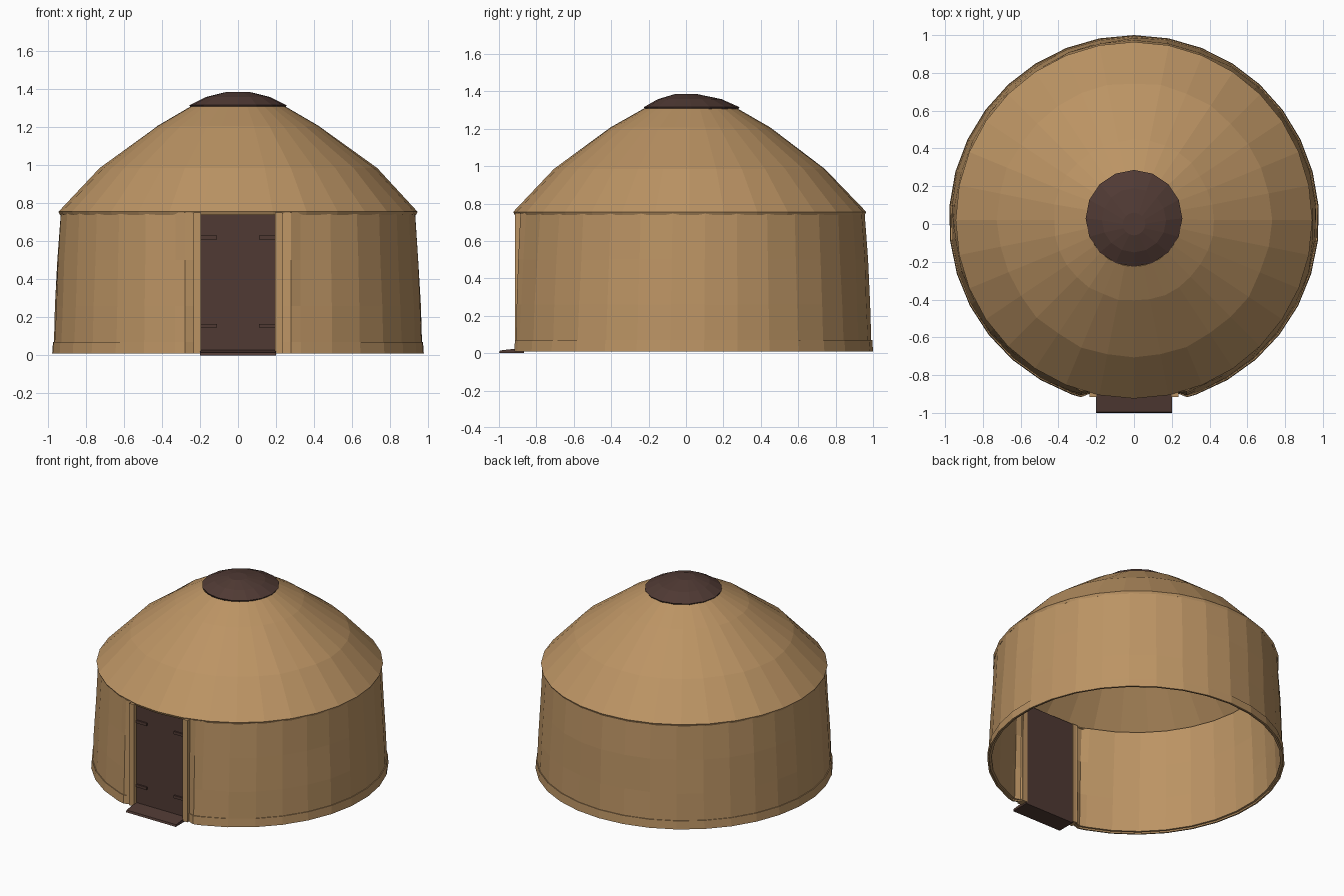
import bpy, bmesh, math, random

if "Cube" in bpy.data.objects:
    bpy.data.objects.remove(bpy.data.objects["Cube"])

random.seed(4)
CY = 0.02          # centre of the round tent on y


def material(name, rgb):
    m = bpy.data.materials.new(name)
    m.diffuse_color = (*rgb, 1)
    m.use_nodes = True
    m.node_tree.nodes["Principled BSDF"].inputs["Base Color"].default_value = m.diffuse_color
    return m


FELT = material("tan felt", (0.50, 0.295, 0.127))
WOOD = material("dark brown wood", (0.080, 0.042, 0.034))


def make_object(name, verts, faces, mat, thickness=0):
    me = bpy.data.meshes.new(name)
    me.from_pydata(verts, [], faces)
    me.materials.append(mat)
    ob = bpy.data.objects.new(name, me)
    bpy.context.collection.objects.link(ob)
    if thickness:
        s = ob.modifiers.new("thickness", 'SOLIDIFY')
        s.thickness = thickness
        s.offset = -1
    return ob


def sheet(name, rings, mat, closed=True, cap=False, thickness=0):
    """Skin a stack of rings, listed from bottom to top."""
    n = len(rings[0])
    verts = [p for ring in rings for p in ring]
    faces = []
    for r in range(len(rings) - 1):
        for i in range(n if closed else n - 1):
            j = (i + 1) % n
            faces.append((r*n + i, r*n + j, (r+1)*n + j, (r+1)*n + i))
    if cap:
        top = (len(rings) - 1) * n
        faces += [tuple(range(n))[::-1], tuple(range(top, top + n))]
    return make_object(name, verts, faces, mat, thickness)


def circle(radius, z, n, cx=0, cy=CY, jitter=0):
    ring = []
    for i in range(n):
        a = 2 * math.pi * i / n
        r = radius + random.uniform(-jitter, jitter)
        ring.append((cx + r*math.cos(a), cy + r*math.sin(a), z))
    return ring


def wall_ring(radius, z, fold, n=30, jitter=0.0):
    """Open ring running round the back, ends folded in at the doorway."""
    half = math.asin(0.33 / radius)
    a0, sweep = -math.pi/2 + half, 2*math.pi - 2*half
    ring = [(0.215, -0.865, z), (0.225, -0.885 - fold*0.3, z), (0.28, -0.885 - fold, z)]
    for i in range(n + 1):
        a = a0 + sweep * i / n
        r = radius + random.uniform(-jitter, jitter)
        ring.append((r*math.cos(a), CY + r*math.sin(a), z))
    return ring + [(-x, y, z) for x, y, z in reversed(ring[:3])]


def box(name, x0, x1, y0, y1, z0, z1, mat):
    pts = [(x0, y0), (x1, y0), (x1, y1), (x0, y1)]
    return sheet(name, [[(x, y, z) for x, y in pts] for z in (z0, z1)], mat, cap=True)


# Felt wall, leaning slightly inwards
sheet("wall", [wall_ring(0.972, 0.02, 0.025),
               wall_ring(0.962, 0.26, 0.02, jitter=0.004),
               wall_ring(0.950, 0.50, 0.012, jitter=0.004),
               wall_ring(0.935, 0.75, 0.0)], FELT, closed=False, thickness=0.02)

# Hem band round the foot of the wall
sheet("wall_hem", [wall_ring(0.98, 0.01, 0.032), wall_ring(0.976, 0.07, 0.03)],
      FELT, closed=False, thickness=0.012)

# Roof with a slight bulge, and its eave hem
sheet("roof", [circle(0.936, 0.738, 32), circle(0.944, 0.755, 32),
               circle(0.725, 0.985, 32, jitter=0.007),
               circle(0.425, 1.207, 32, jitter=0.006),
               circle(0.25, 1.308, 32, cy=0.025)], FELT, thickness=0.012)

# Crown cover over the smoke hole
sheet("crown_cover", [circle(0.245, 1.296, 16, cy=0.03), circle(0.256, 1.315, 16, cy=0.03),
                      circle(0.17, 1.358, 16, cy=0.02), circle(0.06, 1.385, 16, cy=0.0)],
      WOOD, cap=True)

# Door leaf with its frame posts and hinges
box("door", -0.2, 0.2, -0.885, -0.865, 0.01, 0.75, WOOD)
for side, label in ((-1, "left"), (1, "right")):
    xs = sorted((side * 0.195, side * 0.235))
    box(label + "_door_post", *xs, -0.915, -0.86, 0.01, 0.75, FELT)
    for k, z in enumerate((0.155, 0.62)):
        xs = sorted((side * 0.11, side * 0.195))
        box(f"{label}_hinge_{k + 1}", *xs, -0.895, -0.88, z - 0.01, z + 0.01, WOOD)

# Sloping threshold board
sheet("threshold", [[(-0.2, -1.0, 0.0), (0.2, -1.0, 0.0), (0.2, -0.865, 0.0), (-0.2, -0.865, 0.0)],
                    [(-0.2, -0.995, 0.014), (0.2, -0.995, 0.014),
                     (0.2, -0.865, 0.03), (-0.2, -0.865, 0.03)]], WOOD, cap=True)
